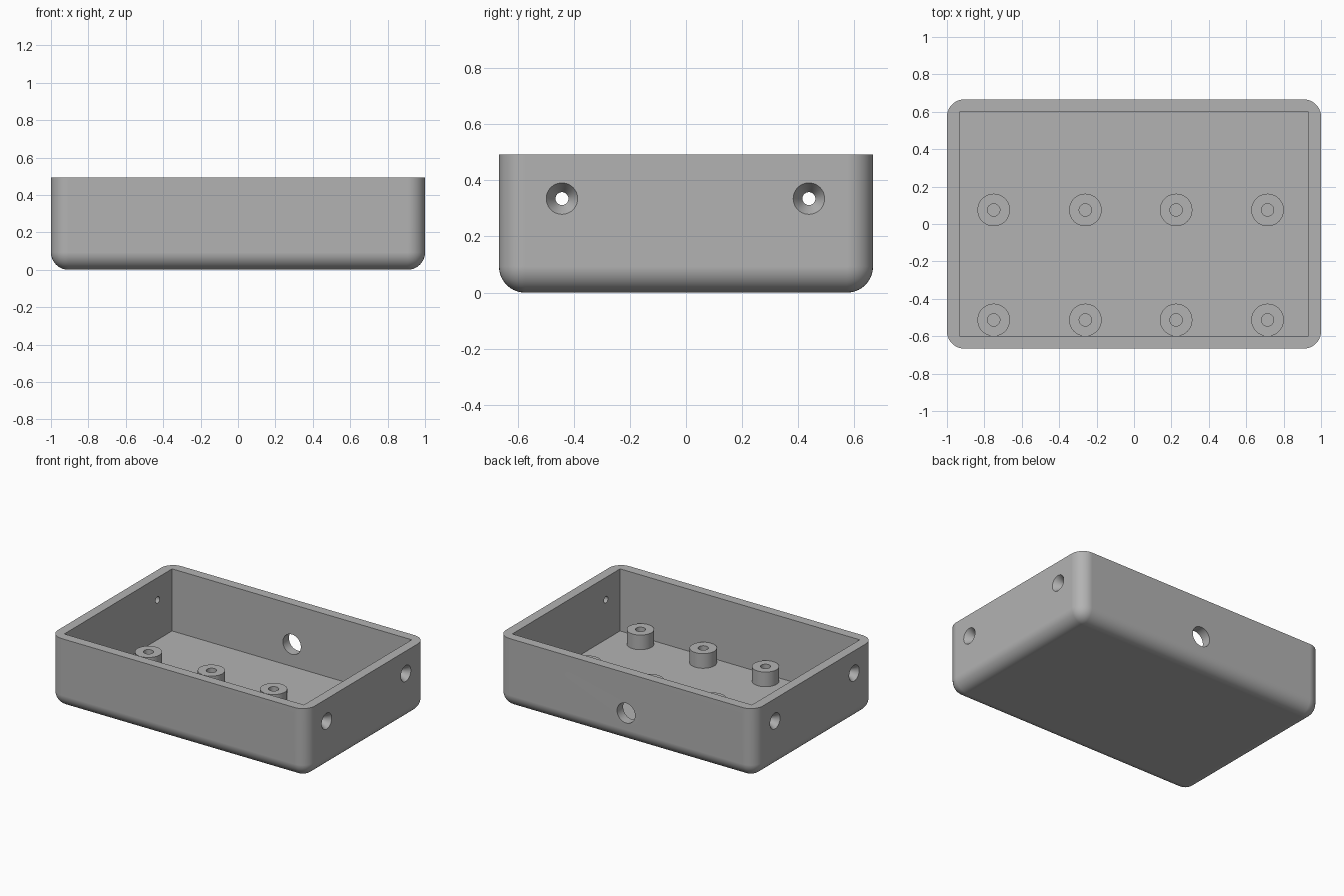
import bpy
import bmesh
from math import pi, radians
from mathutils import Matrix

LENGTH, DEPTH, HEIGHT = 2.0, 1.333, 0.492
WALL, FLOOR, FILLET = 0.067, 0.055, 0.093

if "Cube" in bpy.data.objects:
    bpy.data.objects.remove(bpy.data.objects["Cube"])

grey = bpy.data.materials.new("grey plastic")
grey.use_nodes = True
grey.diffuse_color = (0.45, 0.45, 0.45, 1)
grey.node_tree.nodes["Principled BSDF"].inputs["Base Color"].default_value = grey.diffuse_color


def make_object(name, bm):
    bmesh.ops.recalc_face_normals(bm, faces=bm.faces)
    mesh = bpy.data.meshes.new(name)
    bm.to_mesh(mesh)
    bm.free()
    mesh.materials.append(grey)
    obj = bpy.data.objects.new(name, mesh)
    bpy.context.collection.objects.link(obj)
    return obj


def box(size, centre):
    bm = bmesh.new()
    bmesh.ops.create_cube(bm, size=1, matrix=Matrix.Translation(centre) @ Matrix.Diagonal((*size, 1)))
    return bm


def lathe(profile, matrix, steps=48):
    """Spin a closed (radius, height) outline around z, then place it."""
    bm = bmesh.new()
    verts = [bm.verts.new((r, 0, z)) for r, z in profile]
    edges = [bm.edges.new((a, b)) for a, b in zip(verts, verts[1:] + verts[:1])]
    bmesh.ops.spin(bm, geom=verts + edges, cent=(0, 0, 0), axis=(0, 0, 1),
                   angle=2 * pi, steps=steps)
    bmesh.ops.remove_doubles(bm, verts=bm.verts, dist=1e-5)
    bmesh.ops.transform(bm, matrix=matrix, verts=bm.verts)
    return bm


def smooth(obj):
    obj.data.shade_smooth()
    obj.data.set_sharp_from_angle(angle=radians(35))
    obj.modifiers.new("even shading", "WEIGHTED_NORMAL").keep_sharp = True


# Outer body: rounded upright and bottom edges, square top rim
bm = box((LENGTH, DEPTH, HEIGHT), (0, 0, HEIGHT / 2))
rounded = [e for e in bm.edges if min(v.co.z for v in e.verts) < 0.01]
bmesh.ops.bevel(bm, geom=rounded, offset=FILLET, segments=10, profile=0.5, affect="EDGES")
case = make_object("case_shell", bm)

# Cutters: cavity, round port in the back, countersunk screw holes in both ends
cutters = [make_object("cavity_cutter", box(
    (LENGTH - 2 * WALL, DEPTH - 2 * WALL, HEIGHT), (0, 0, FLOOR + HEIGHT / 2)))]

port = Matrix.Translation((0, DEPTH / 2, 0.21)) @ Matrix.Rotation(pi / 2, 4, "X")
cutters.append(make_object("port_cutter", lathe(
    [(0, -0.1), (0.07, -0.1), (0.07, 0.1), (0, 0.1)], port)))

screw_profile = [(0, -0.1), (0.023, -0.1), (0.023, -0.05), (0.056, 0), (0.056, 0.05), (0, 0.05)]
for side in (-1, 1):
    for y in (-0.442, 0.438):
        place = Matrix.Translation((side * LENGTH / 2, y, 0.335)) @ Matrix.Rotation(side * pi / 2, 4, "Y")
        cutters.append(make_object("screw_hole_cutter", lathe(screw_profile, place)))

for cutter in cutters:
    cutter.hide_render = True
    cut = case.modifiers.new("cut", "BOOLEAN")
    cut.operation, cut.solver, cut.object = "DIFFERENCE", "EXACT", cutter

# Bake the cuts and discard the cutters
bpy.context.view_layer.update()
baked = bpy.data.meshes.new_from_object(case.evaluated_get(bpy.context.evaluated_depsgraph_get()))
case.modifiers.clear()
case.data = baked
for cutter in cutters:
    bpy.data.objects.remove(cutter)
smooth(case)

# Hollow mounting posts in two rows on the floor
post_profile = [(0.033, 0), (0.087, 0), (0.087, 0.103), (0.033, 0.103)]
for row, y in (("front", -0.513), ("back", 0.075)):
    for i, x in enumerate((-0.75, -0.26, 0.225, 0.714)):
        post = lathe(post_profile, Matrix.Translation((x, y, FLOOR)))
        smooth(make_object(f"{row}_post_{i + 1}", post))
